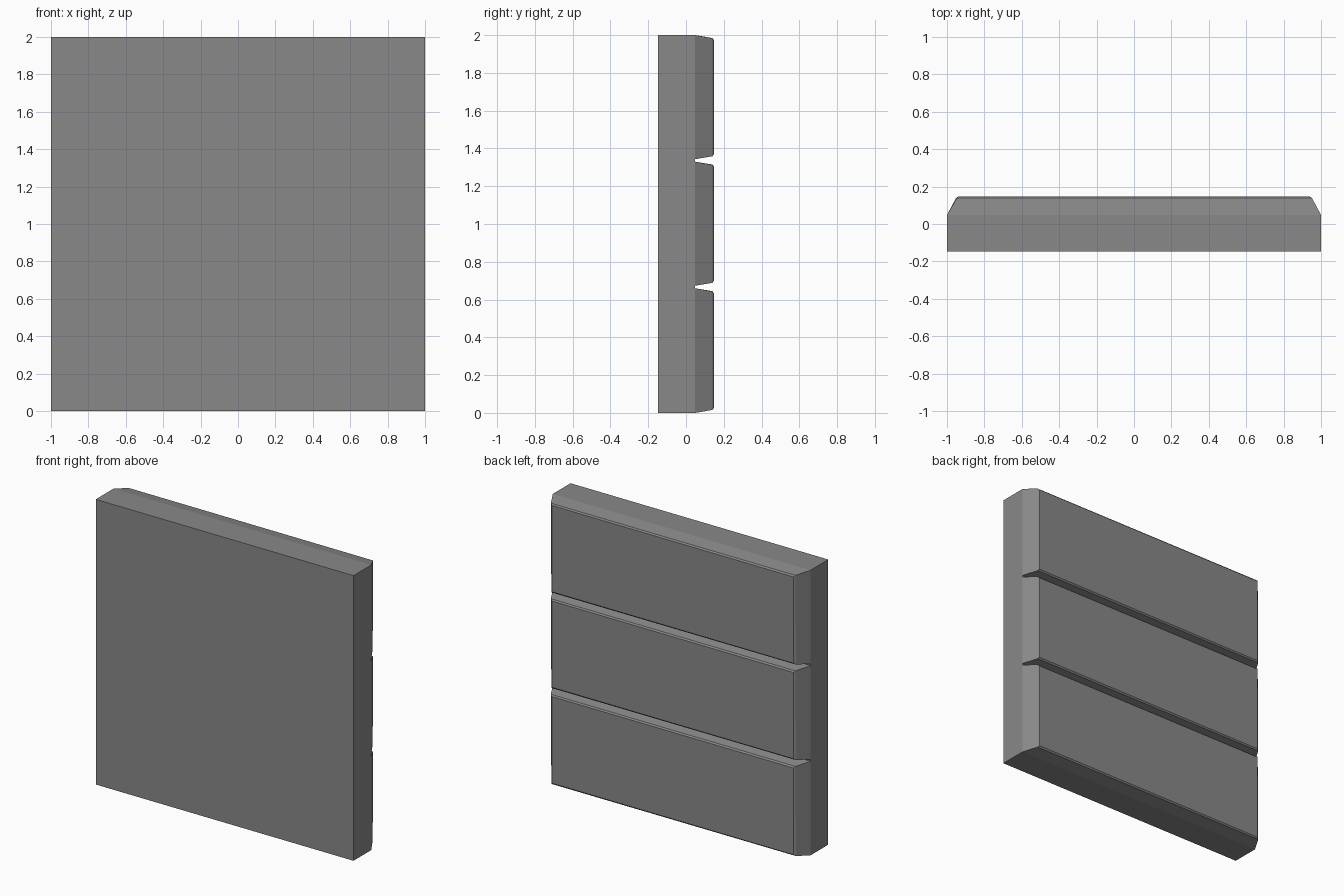
import bpy, bmesh

if "Cube" in bpy.data.objects:
    bpy.data.objects.remove(bpy.data.objects["Cube"])

# one grey for the whole wall panel
grey = bpy.data.materials.new("stone grey")
grey.diffuse_color = (0.25, 0.25, 0.25, 1)
grey.use_nodes = True
grey.node_tree.nodes["Principled BSDF"].inputs["Base Color"].default_value = grey.diffuse_color


def finish(name, bm):
    bmesh.ops.recalc_face_normals(bm, faces=bm.faces)
    mesh = bpy.data.meshes.new(name)
    bm.to_mesh(mesh)
    bm.free()
    mesh.materials.append(grey)
    obj = bpy.data.objects.new(name, mesh)
    bpy.context.collection.objects.link(obj)
    return obj


def slab(name, y0, y1, z0, z1, inset_x=0.0, inset_z=0.0):
    """Box two units wide whose +y face is shrunk by the insets."""
    bm = bmesh.new()
    bmesh.ops.create_cube(bm, size=2)
    mid, half = (z0 + z1) / 2, (z1 - z0) / 2
    for v in bm.verts:
        outer = v.co.y > 0
        v.co.x *= 1 - (inset_x if outer else 0)
        v.co.z = mid + v.co.z * (half - (inset_z if outer else 0))
        v.co.y = y1 if outer else y0
    return bm


# plain backing panel
finish("backing_panel", slab("backing", -0.148, 0.048, 0, 2))

# three tapered planks with a softened outer rim
for i, (z0, z1) in enumerate([(0, 0.66), (0.673, 1.33), (1.343, 2)]):
    bm = slab("plank", 0.048, 0.148, z0, z1, 0.053, 0.017)
    rim = [e for e in bm.edges if all(v.co.y > 0.1 for v in e.verts)]
    bmesh.ops.bevel(bm, geom=rim, offset=0.009, segments=1, affect='EDGES', profile=0.5)
    finish(f"plank_{i + 1}", bm)
